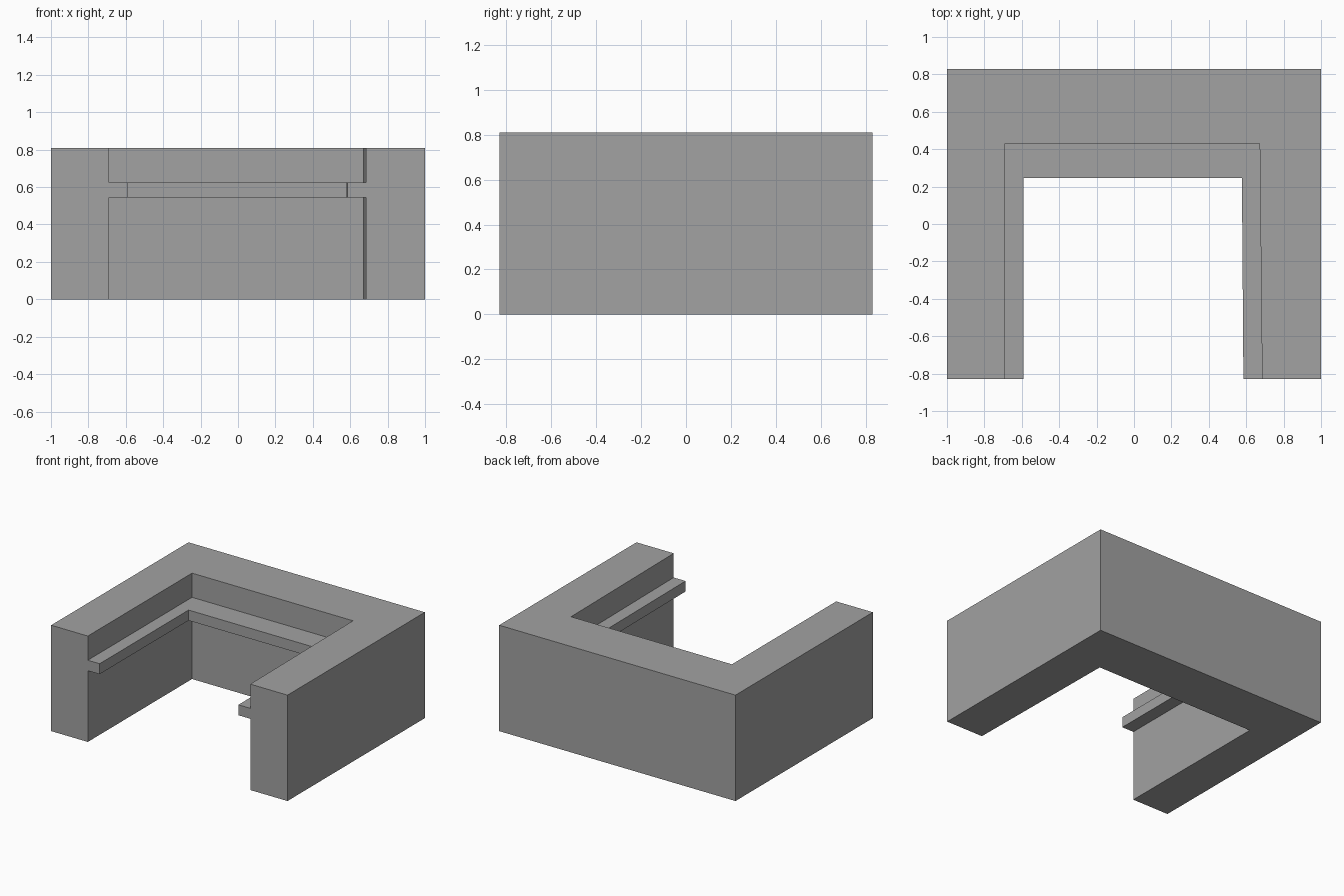
import bpy
import bmesh

cube = bpy.data.objects.get("Cube")
if cube:
    bpy.data.objects.remove(cube, do_unlink=True)

FRONT, BACK, HEIGHT = -0.83, 0.83, 0.81

# Single grey material
grey = bpy.data.materials.new("plain_grey")
grey.use_nodes = True
colour = (0.36, 0.36, 0.36, 1)
grey.diffuse_color = colour
grey.node_tree.nodes["Principled BSDF"].inputs["Base Color"].default_value = colour


def u_profile(outer, inner):
    """Each contour runs front left, back left, back right, front right."""
    return outer + inner[::-1]


def extrude_profile(name, points, bottom, top):
    bm = bmesh.new()
    face = bm.faces.new([bm.verts.new((x, y, bottom)) for x, y in points])
    result = bmesh.ops.extrude_face_region(bm, geom=[face])
    moved = [v for v in result["geom"] if isinstance(v, bmesh.types.BMVert)]
    bmesh.ops.translate(bm, verts=moved, vec=(0, 0, top - bottom))
    bmesh.ops.recalc_face_normals(bm, faces=bm.faces)
    mesh = bpy.data.meshes.new(name)
    bm.to_mesh(mesh)
    bm.free()
    mesh.materials.append(grey)
    obj = bpy.data.objects.new(name, mesh)
    bpy.context.collection.objects.link(obj)
    return obj


# Contours shared by the wall and the ledge; the right arm tapers slightly
outside = [(-1, FRONT), (-1, BACK), (1, BACK), (1, FRONT)]
wall_inside = [(-0.69, FRONT), (-0.69, 0.43), (0.672, 0.43), (0.685, FRONT)]
ledge_inside = [(-0.59, FRONT), (-0.59, 0.245), (0.577, 0.245), (0.585, FRONT)]

# Thick three-sided wall
extrude_profile("wall", u_profile(outside, wall_inside), 0, HEIGHT)

# Thin ledge running around the inside
extrude_profile("inner_ledge", u_profile(wall_inside, ledge_inside), 0.545, 0.625)
